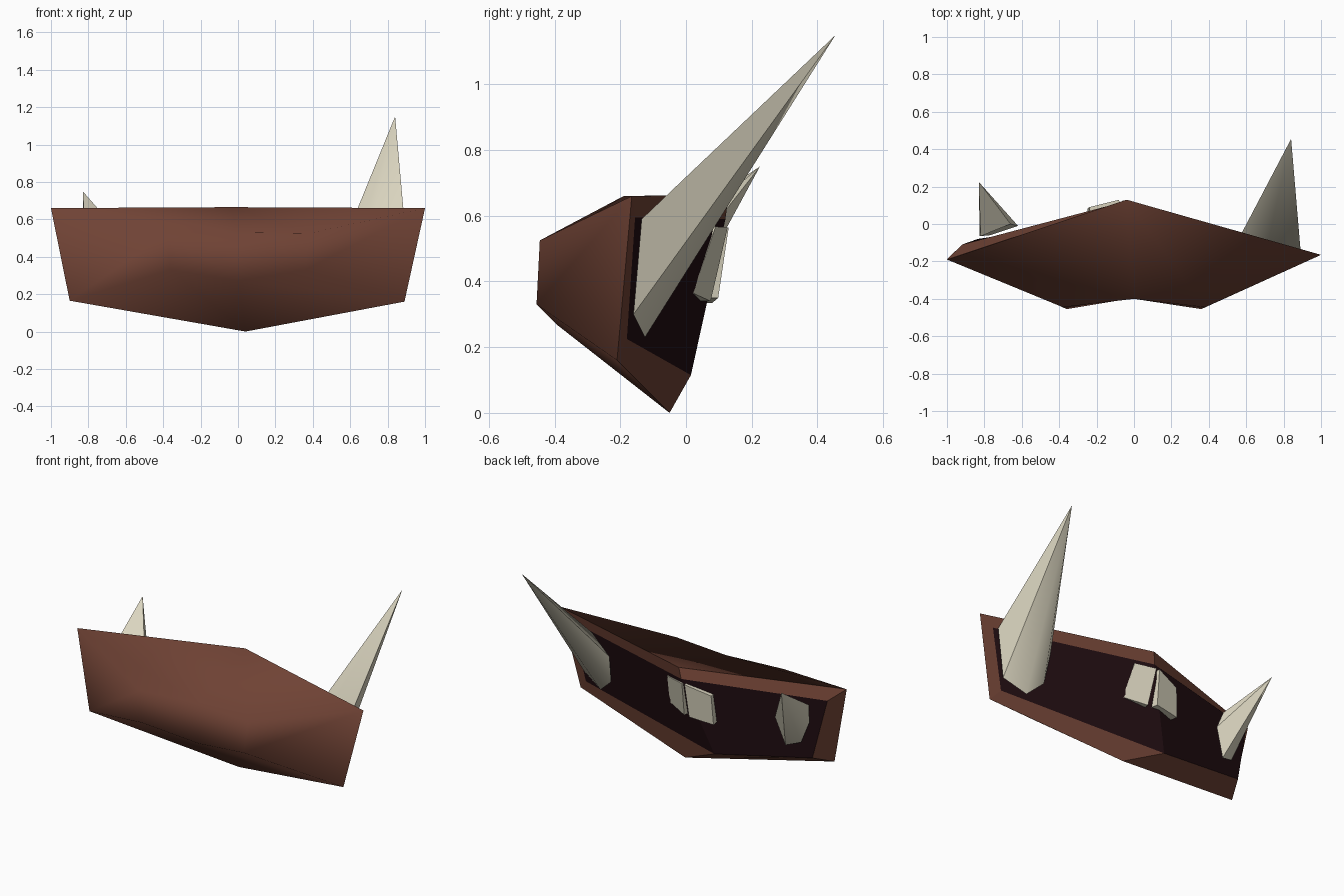
import bpy, bmesh, math
from mathutils import Vector

if "Cube" in bpy.data.objects:
    bpy.data.objects.remove(bpy.data.objects["Cube"])


def material(name, rgb):
    m = bpy.data.materials.new(name)
    m.diffuse_color = (*rgb, 1)
    m.use_nodes = True
    m.node_tree.nodes["Principled BSDF"].inputs["Base Color"].default_value = m.diffuse_color
    return m


HIDE = material("hide", (0.16, 0.055, 0.035))
MOUTH = material("mouth", (0.015, 0.004, 0.006))
BONE = material("bone", (0.70, 0.66, 0.52))


def make(name, points, faces, mat, smooth_angle=None):
    """Build a mesh object from a few points, with outward normals."""
    bm = bmesh.new()
    vs = [bm.verts.new(p) for p in points]
    for f in faces:
        bm.faces.new([vs[i] for i in f])
    bmesh.ops.recalc_face_normals(bm, faces=bm.faces)
    me = bpy.data.meshes.new(name)
    bm.to_mesh(me)
    bm.free()
    me.materials.append(mat)
    if smooth_angle is not None:
        for p in me.polygons:
            p.use_smooth = True
        me.set_sharp_from_angle(angle=math.radians(smooth_angle))
    ob = bpy.data.objects.new(name, me)
    bpy.context.collection.objects.link(ob)
    return ob


# Jaw: outer back rim, inner back rim, then the chin bulge
outer = [(-1, -.19, .66), (-.04, .13, .665), (1, -.165, .66),
         (.89, -.21, .16), (.04, -.05, 0), (-.90, -.21, .165)]
inner = [(-.92, -.11, .595), (-.05, .12, .59), (.912, -.155, .595),
         (.832, -.18, .225), (-.21, .015, .115), (-.835, -.08, .22)]
bulge = [(-.38, -.445, .525), (0, -.40, .53), (.38, -.445, .525),
         (.36, -.455, .33), (0, -.395, .27), (-.36, -.455, .33)]
faces = []
for i in range(6):
    j = (i + 1) % 6
    faces.append((i, j, 6 + j, 6 + i))             # rim
    faces.append((i, j, 12 + j, 12 + i))           # wrap to the chin
faces += [(6, 7, 10, 11), (7, 8, 9, 10)]           # mouth lining
faces += [(12, 13, 16, 17), (13, 14, 15, 16)]      # chin front
jaw = make("jaw", outer + inner + bulge, faces, HIDE)
jaw.data.materials.append(MOUTH)
for p in jaw.data.polygons:
    ids = set(p.vertices)
    if ids <= set(range(6, 12)):
        p.material_index = 1
    elif max(ids) >= 12:
        p.use_smooth = True


# Fangs: faceted cones rising from the mouth lining
def fang(name, tip, base):
    n = len(base)
    sides = [(i, (i + 1) % n, n) for i in range(n)]
    make(name, base + [tip], sides + [tuple(range(n))], BONE, 40)


fang("large_fang", (.84, .455, 1.15),
     [(.89, -.135, .59), (.833, -.16, .30), (.69, -.125, .23),
      (.59, -.09, .32), (.575, -.05, .50), (.72, -.085, .60)])
fang("small_fang", (-.83, .225, .75),
     [(-.62, -.01, .45), (-.68, -.03, .28), (-.77, -.06, .31),
      (-.825, -.065, .45), (-.82, -.065, .56), (-.66, 0, .555)])


# Front teeth: slabs sunk into the lining
def slab(name, face, depth):
    back = [tuple(Vector(p) + Vector(depth)) for p in face]
    sides = [(i, (i + 1) % 4, 4 + (i + 1) % 4, 4 + i) for i in range(4)]
    make(name, face + back, sides + [(0, 1, 2, 3), (4, 5, 6, 7)], BONE)


slab("right_front_tooth", [(.10, .02, .365), (-.04, .075, .34),
                           (-.06, .127, .565), (.07, .09, .567)], (-.01, -.06, 0))
slab("left_front_tooth", [(-.09, .098, .35), (-.25, .08, .335),
                          (-.24, .09, .52), (-.08, .13, .565)], (.01, -.06, 0))
